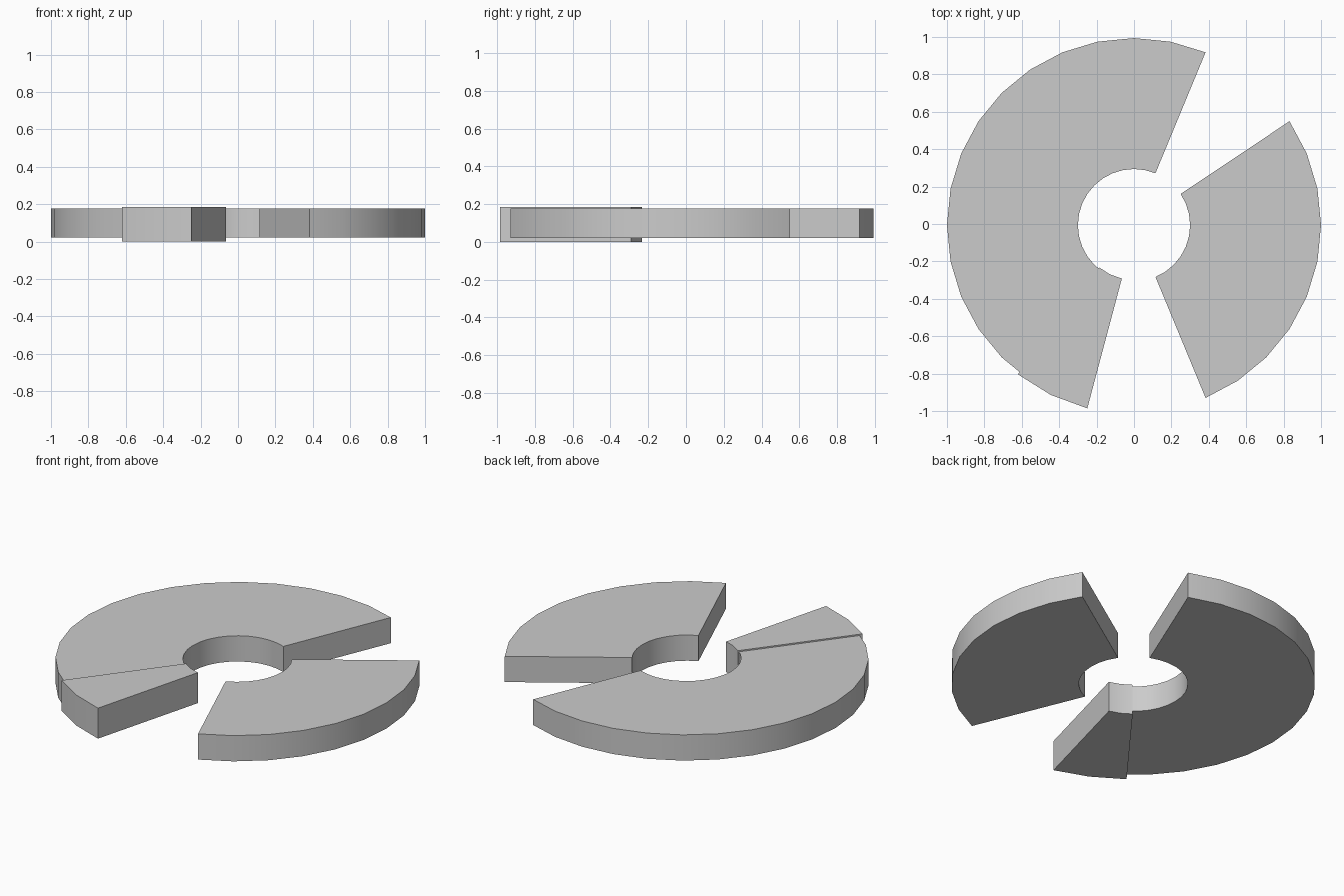
import bpy, bmesh
from math import radians, cos, sin

if "Cube" in bpy.data.objects:
    bpy.data.objects.remove(bpy.data.objects["Cube"])

CY = -0.006  # ring centre in y


def ring_sector(name, outer, inner, z0, z1, steps):
    """Solid flat ring slice; outer/inner = (radius, start angle, end angle)."""
    def arc(radius, a0, a1):
        angles = [radians(a0 + (a1 - a0) * i / steps) for i in range(steps + 1)]
        return [(radius * cos(a), CY + radius * sin(a)) for a in angles]

    profile = arc(*outer) + arc(*inner)[::-1]
    bm = bmesh.new()
    face = bm.faces.new([bm.verts.new((x, y, z0)) for x, y in profile])
    ext = bmesh.ops.extrude_face_region(bm, geom=[face], use_keep_orig=True)
    top = [g for g in ext["geom"] if isinstance(g, bmesh.types.BMVert)]
    bmesh.ops.translate(bm, verts=top, vec=(0, 0, z1 - z0))
    bmesh.ops.recalc_face_normals(bm, faces=bm.faces[:])
    mesh = bpy.data.meshes.new(name)
    bm.to_mesh(mesh)
    bm.free()
    obj = bpy.data.objects.new(name, mesh)
    bpy.context.collection.objects.link(obj)
    bpy.ops.object.select_all(action='DESELECT')
    obj.select_set(True)
    bpy.context.view_layer.objects.active = obj
    bpy.ops.object.shade_smooth_by_angle(angle=radians(30))
    return obj


# Two large slices, cut from a 32-sided ring
ring_sector("large_slice", (1.0, 67.5, 236.25), (0.3, 67.5, 236.25), 0.021, 0.177, 15)
ring_sector("right_slice", (1.0, -67.5, 33.75), (0.3, -67.5, 33.75), 0.021, 0.177, 9)

# Small slice, slightly thicker and proud of the ring
ring_sector("small_slice", (1.011, 232.1, 255.7), (0.293, 230.6, 257.2), 0.004, 0.189, 2).location.z = -0.004
